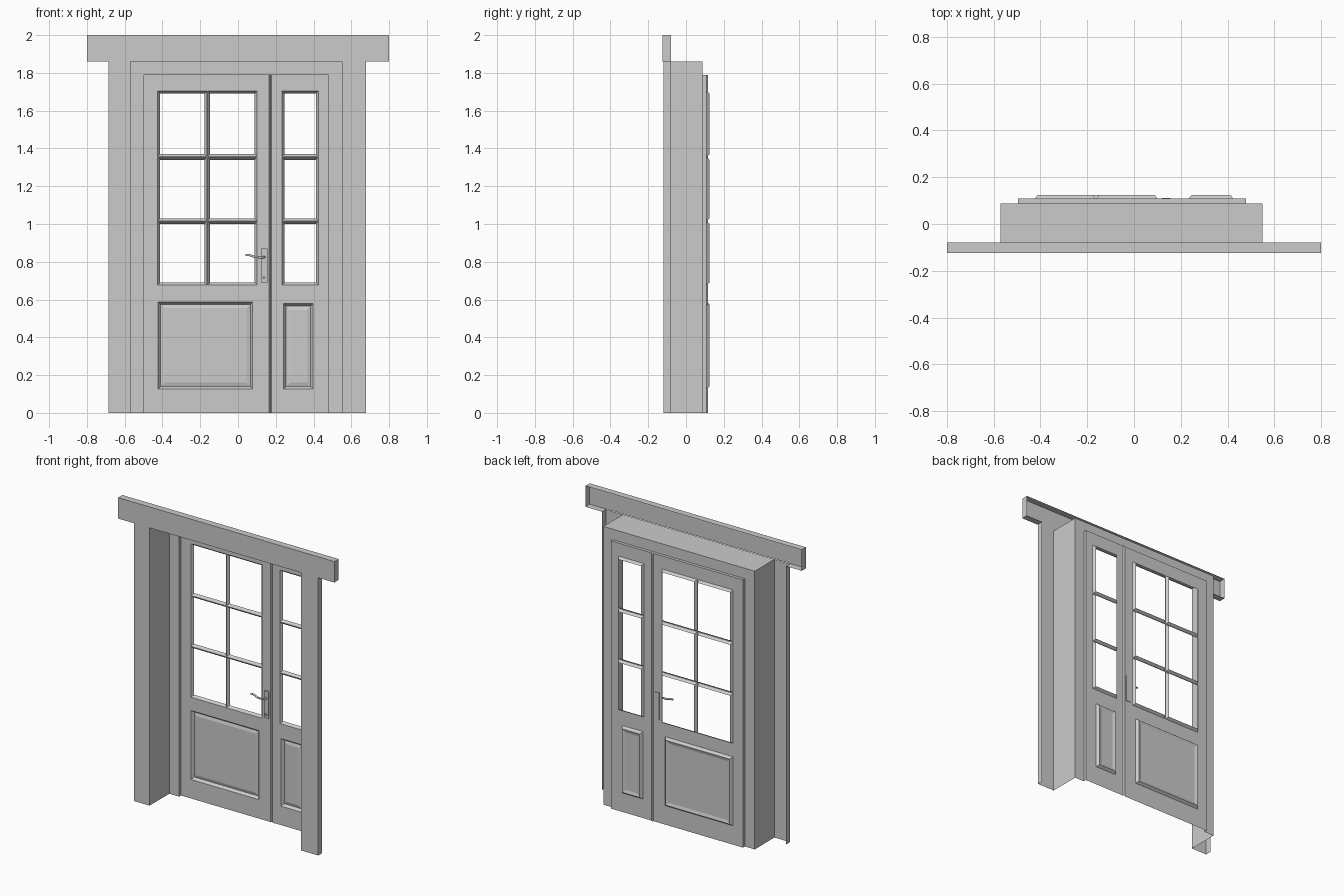
import bpy, bmesh

if "Cube" in bpy.data.objects:
    bpy.data.objects.remove(bpy.data.objects["Cube"])

# Key depths of the stepped, single-skin doorway
HEAD, FRONT, BACK = -0.125, -0.12, -0.08
FRAME, DOOR, PANE = 0.088, 0.108, 0.125


def mesh_object(name, quads):
    bm = bmesh.new()
    for q in quads:
        bm.faces.new([bm.verts.new(p) for p in q])
    bmesh.ops.remove_doubles(bm, verts=bm.verts, dist=0.0005)
    bmesh.ops.recalc_face_normals(bm, faces=bm.faces)
    if sum(f.normal.y * f.calc_area() for f in bm.faces) > 0:
        bmesh.ops.reverse_faces(bm, faces=bm.faces)
    me = bpy.data.meshes.new(name)
    bm.to_mesh(me)
    bm.free()
    ob = bpy.data.objects.new(name, me)
    bpy.context.collection.objects.link(ob)
    return ob


def rect(x0, x1, z0, z1, y):
    return [(x0, y, z0), (x1, y, z0), (x1, y, z1), (x0, y, z1)]


def ring(a, b):
    # four quads joining two rectangles
    return [[a[i], a[(i + 1) % 4], b[(i + 1) % 4], b[i]] for i in range(4)]


def inset(r, d, y):
    return rect(r[0] + d, r[1] - d, r[2] + d, r[3] - d, y)


def door_leaf(name, x0, x1, panes, panel):
    # flat leaf with sloped recesses: open panes and one closed panel
    s = 0.013
    holes = [(a - s, b + s, c - s, d + s) for a, b, c, d in panes + [panel]]
    xs = sorted({x0, x1} | {v for h in holes for v in h[:2]})
    zs = sorted({0.0, 1.79} | {v for h in holes for v in h[2:]})
    quads = []
    for xa, xb in zip(xs, xs[1:]):
        for za, zb in zip(zs, zs[1:]):
            cx, cz = (xa + xb) / 2, (za + zb) / 2
            if not any(h[0] < cx < h[1] and h[2] < cz < h[3] for h in holes):
                quads.append(rect(xa, xb, za, zb, DOOR))
    for h in holes:
        quads += ring(inset(h, 0, DOOR), inset(h, s, PANE))
    # raised field of the lower panel
    h = holes[-1]
    quads += ring(inset(h, s, PANE), inset(h, s + 0.02, PANE - 0.006))
    quads.append(inset(h, s + 0.02, PANE - 0.006))
    return mesh_object(name, quads)


# Header board, open at the back
outer = rect(-0.8, 0.8, 1.86, 2.0, HEAD)
quads = [outer]
rear = [(x, BACK, z) for x, _, z in outer]
quads += ring(outer, rear)[1:]
for a, b in ((-0.8, -0.685), (0.677, 0.8)):
    quads.append([(a, HEAD, 1.86), (b, HEAD, 1.86), (b, BACK, 1.86), (a, BACK, 1.86)])
mesh_object("header_board", quads)

# Side casings: front face with outer return
for name, xo, xi in (("left_casing", -0.685, -0.57), ("right_casing", 0.677, 0.55)):
    mesh_object(name, [
        rect(min(xo, xi), max(xo, xi), 0, 1.86, FRONT),
        [(xo, FRONT, 0), (xo, BACK, 0), (xo, BACK, 1.86), (xo, FRONT, 1.86)]])

# Stepped reveal and inner frame around both leaves
steps = [(-0.57, 0.55, 1.86, FRONT), (-0.57, 0.55, 1.86, FRAME),
         (-0.497, 0.48, 1.79, FRAME), (-0.497, 0.48, 1.79, DOOR)]
quads = []
for p, q in zip(steps, steps[1:]):
    pa, qa = ([(s[0], s[3], 0), (s[0], s[3], s[2]), (s[1], s[3], s[2]), (s[1], s[3], 0)]
              for s in (p, q))
    quads += [[pa[i], pa[i + 1], qa[i + 1], qa[i]] for i in range(3)]
mesh_object("reveal_and_frame", quads)

# Door leaves
rows = [(0.69, 1.0), (1.03, 1.34), (1.37, 1.69)]
door_leaf("main_leaf", -0.497, 0.164,
          [(a, b, c, d) for a, b in ((-0.412, -0.178), (-0.148, 0.088)) for c, d in rows],
          (-0.41, 0.065, 0.14, 0.575))
door_leaf("side_leaf", 0.178, 0.48, [(0.247, 0.412, c, d) for c, d in rows],
          (0.255, 0.385, 0.14, 0.565))

# Groove where the leaves meet
gx = [(0.164, DOOR), (0.171, 0.117), (0.178, DOOR)]
mesh_object("meeting_groove", [
    [(a, ya, 0), (b, yb, 0), (b, yb, 1.79), (a, ya, 1.79)]
    for (a, ya), (b, yb) in zip(gx, gx[1:])])

# Lock plate and lever handle
bpy.ops.mesh.primitive_cube_add(size=1, location=(0.138, DOOR - 0.002, 0.78))
plate = bpy.context.object
plate.name = "lock_plate"
plate.scale = (0.035, 0.012, 0.18)


def rod(name, points, radius):
    cu = bpy.data.curves.new(name, "CURVE")
    cu.dimensions = "3D"
    cu.bevel_depth = radius
    cu.bevel_resolution = 1
    cu.use_fill_caps = True
    sp = cu.splines.new("POLY")
    sp.points.add(len(points) - 1)
    for pt, co in zip(sp.points, points):
        pt.co = (*co, 1)
    ob = bpy.data.objects.new(name, cu)
    bpy.context.collection.objects.link(ob)


rod("lever_handle", [(0.14, 0.108, 0.825), (0.14, 0.08, 0.825), (0.125, 0.075, 0.823),
                     (0.09, 0.077, 0.825), (0.06, 0.08, 0.835), (0.04, 0.082, 0.835)], 0.006)
rod("key", [(0.138, 0.104, 0.715), (0.138, 0.088, 0.715)], 0.008)
